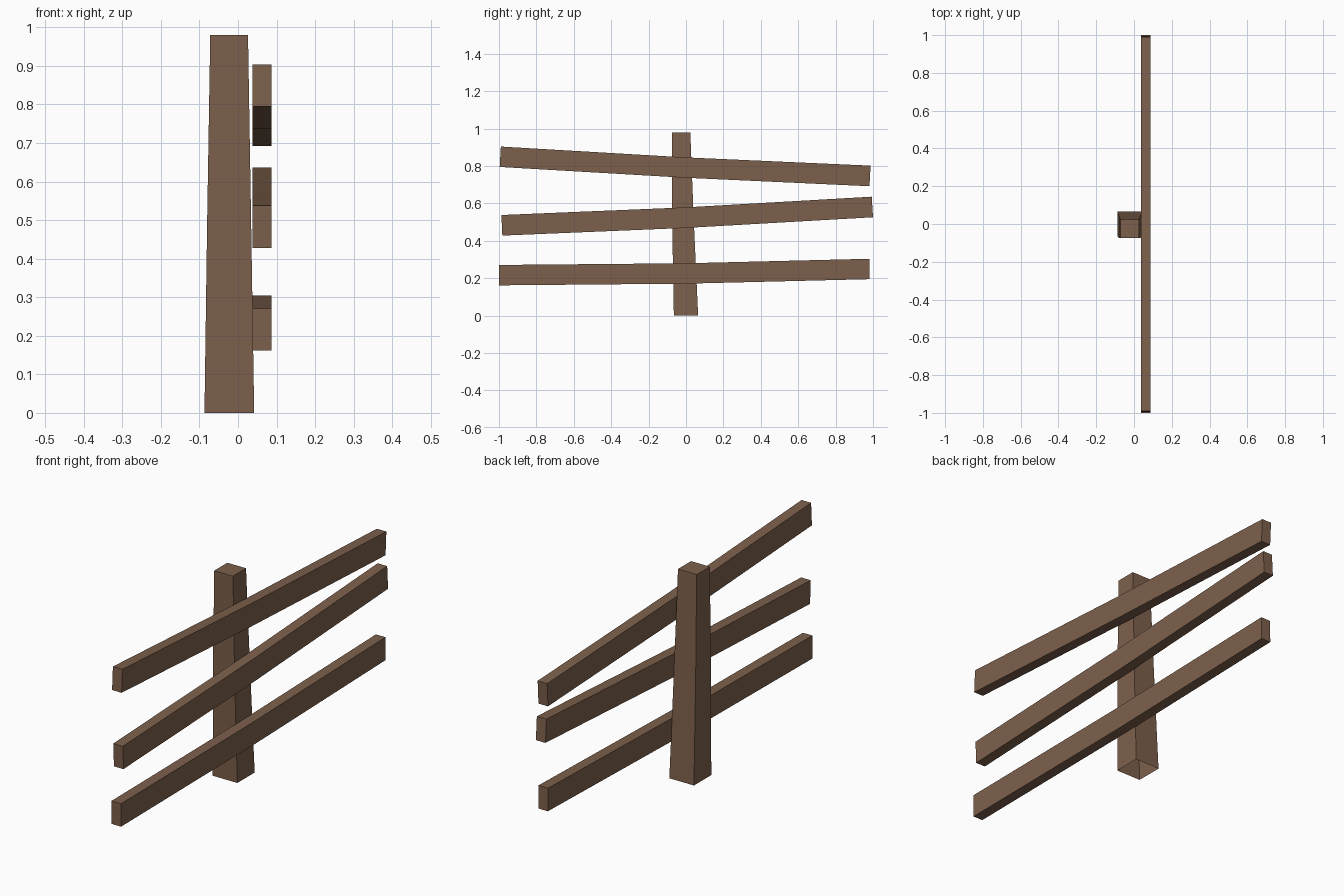
import bpy
import bmesh

if "Cube" in bpy.data.objects:
    bpy.data.objects.remove(bpy.data.objects["Cube"])

wood = bpy.data.materials.new("brown wood")
wood.diffuse_color = (0.205, 0.118, 0.072, 1)
wood.use_nodes = True
wood.node_tree.nodes["Principled BSDF"].inputs["Base Color"].default_value = wood.diffuse_color


def loft(name, rings, cap_start=True):
    """Skin a list of four-point rings into a flat-shaded beam."""
    bm = bmesh.new()
    loops = [[bm.verts.new(p) for p in ring] for ring in rings]
    for a, b in zip(loops, loops[1:]):
        for i in range(4):
            j = (i + 1) % 4
            bm.faces.new((a[i], a[j], b[j], b[i]))
    if cap_start:
        bm.faces.new(loops[0][::-1])
    bm.faces.new(loops[-1])
    bmesh.ops.recalc_face_normals(bm, faces=bm.faces)
    mesh = bpy.data.meshes.new(name)
    bm.to_mesh(mesh)
    bm.free()
    mesh.materials.append(wood)
    obj = bpy.data.objects.new(name, mesh)
    bpy.context.collection.objects.link(obj)
    return obj


# Tapered, slightly bent post, open underneath: (z, x0, x1, y0, y1)
post = [(0.0, -0.087, 0.042, -0.065, 0.065),
        (0.5, -0.080, 0.034, -0.074, 0.042),
        (0.98, -0.072, 0.026, -0.075, 0.023)]
loft("fence_post",
     [[(x0, y0, z), (x1, y0, z), (x1, y1, z), (x0, y1, z)]
      for z, x0, x1, y0, y1 in post], cap_start=False)

# Rails bent at the middle: (y at bottom, y at top, z at bottom, z at top)
X0, X1 = 0.037, 0.087
rails = {
    "top_rail": [(-0.996, -0.99, 0.795, 0.904), (0, 0, 0.737, 0.846),
                 (0.981, 0.987, 0.692, 0.802)],
    "middle_rail": [(-0.982, -0.987, 0.428, 0.538), (0, 0, 0.469, 0.579),
                    (1.0, 0.993, 0.526, 0.636)],
    "bottom_rail": [(-1.0, -1.0, 0.162, 0.271), (0, 0, 0.171, 0.280),
                    (0.982, 0.980, 0.195, 0.304)],
}
for name, sections in rails.items():
    loft(name, [[(X0, yb, zb), (X1, yb, zb), (X1, yt, zt), (X0, yt, zt)]
                for yb, yt, zb, zt in sections])
